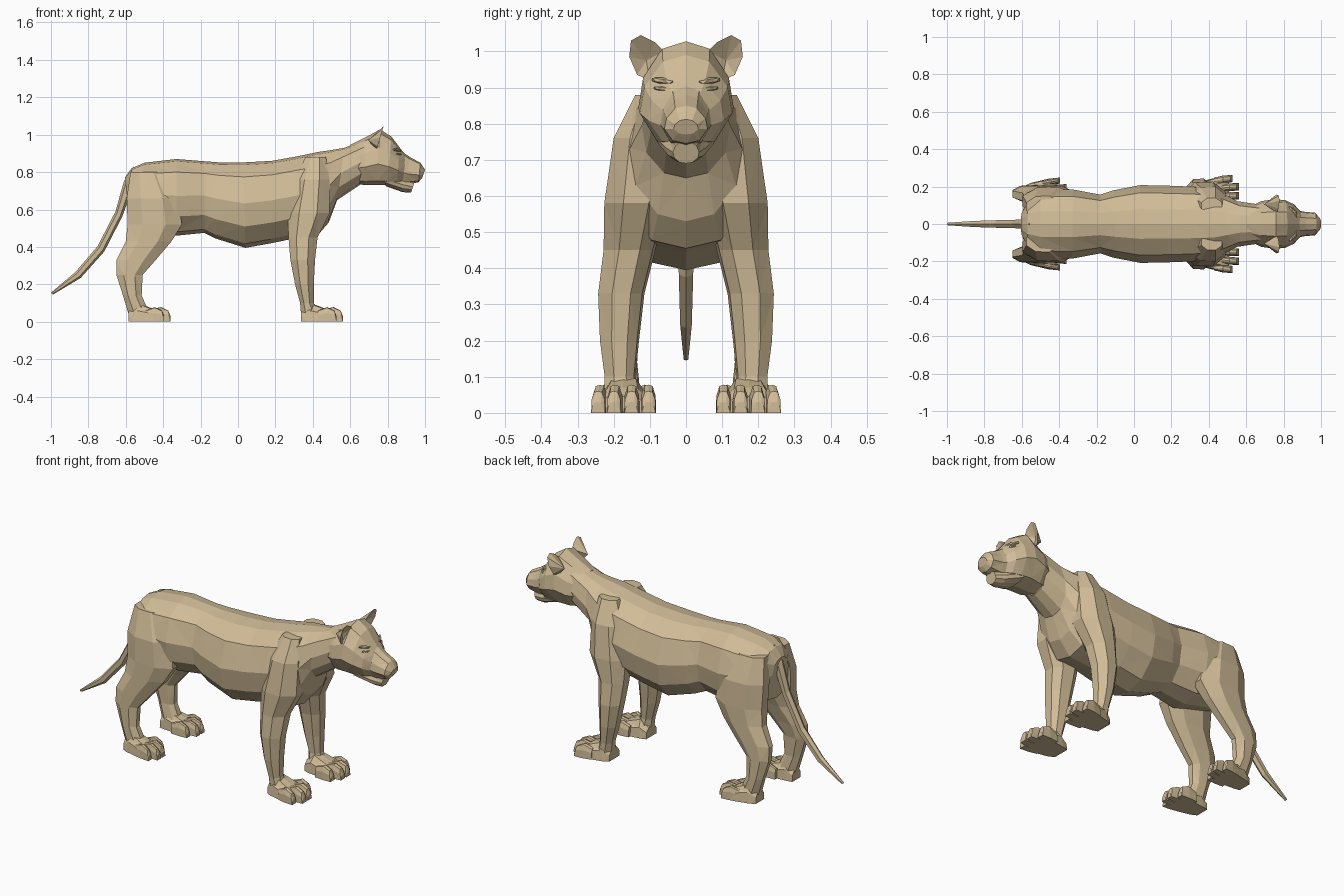
import bpy, bmesh
from mathutils import Vector
from mathutils.bvhtree import BVHTree

cube = bpy.data.objects.get("Cube")
if cube:
    bpy.data.objects.remove(cube, do_unlink=True)

# One tan coat colour
coat = bpy.data.materials.new("tan_coat")
coat.use_nodes = True
TAN = (0.63, 0.50, 0.31, 1.0)
coat.diffuse_color = TAN
shader = next(n for n in coat.node_tree.nodes if n.type == 'BSDF_PRINCIPLED')
shader.inputs["Base Color"].default_value = TAN
shader.inputs["Roughness"].default_value = 0.9

# Half cross-sections as (width factor, height factor), top to bottom
TORSO = [(0, 1), (.38, .97), (.8, .83), (1, .52), (.9, .25), (.5, .05), (0, 0)]
SKULL = [(0, 1), (.5, .93), (.9, .66), (1, .38), (.62, .08), (0, 0)]
PAD = [(0, 1), (.55, .95), (.95, .6), (1, 0), (0, 0)]
DIAMOND = [(0, 1), (.8, .75), (.8, .25), (0, 0)]


def finish(name, bm, mirrored=False):
    """Turn a bmesh into a faceted object, optionally mirrored left to right."""
    bmesh.ops.recalc_face_normals(bm, faces=bm.faces)
    bmesh.ops.triangulate(bm, faces=bm.faces)
    mesh = bpy.data.meshes.new(name)
    bm.to_mesh(mesh)
    bm.free()
    mesh.materials.append(coat)
    obj = bpy.data.objects.new(name, mesh)
    bpy.context.collection.objects.link(obj)
    if mirrored:
        mod = obj.modifiers.new("left_right", 'MIRROR')
        mod.use_axis = (False, True, False)
        mod.use_mirror_merge = False
    return obj


def skin(bm, rings):
    """Bridge equal rings of points and cap both ends."""
    loops = [[bm.verts.new(p) for p in ring] for ring in rings]
    for a, b in zip(loops, loops[1:]):
        for i in range(len(a)):
            j = (i + 1) % len(a)
            bm.faces.new((a[i], a[j], b[j], b[i]))
    bm.faces.new(loops[0])
    bm.faces.new(loops[-1])


def long_rings(stations, half, y=0.0, splay=0.0):
    """Rings along the body: top x, top z, bottom x, bottom z, half width."""
    full = half + [(-u, v) for u, v in half[-2:0:-1]]
    start = stations[0][0]
    return [[(xb + (xt - xb) * v, y + splay * (xt - start) + u * w, zb + (zt - zb) * v)
             for u, v in full] for xt, zt, xb, zb, w in stations]


def long_part(name, stations, half, **place):
    bm = bmesh.new()
    skin(bm, long_rings(stations, half, **place))
    return finish(name, bm)


def leg(name, stations):
    """Upright limb; each station is z, back x, front x, inner y, outer y."""
    shape = [(1, .4), (.4, 1), (-.45, .95), (-1, .35), (-1, -.4), (-.4, -1), (.5, -.9), (1, -.4)]
    bm = bmesh.new()
    skin(bm, [[((x0 + x1) / 2 + u * (x1 - x0) / 2, (y0 + y1) / 2 + v * (y1 - y0) / 2, z)
               for u, v in shape] for z, x0, x1, y0, y1 in stations])
    return finish(name, bm, True)


def paw(name, x, y, wide, splay):
    """Wedge-shaped foot with four blunt toes."""
    bm = bmesh.new()
    skin(bm, long_rings([(x, .06, x, 0, wide * .55), (x + .05, .1, x + .03, 0, wide * .7),
                         (x + .13, .07, x + .13, 0, wide * .92),
                         (x + .17, .045, x + .17, 0, wide * .85)], PAD, y, splay))
    for k in range(4):
        side = (k - 1.5) / 1.5
        reach = .225 - .035 * abs(side) ** 3
        w = wide * .25
        toe = [(x + .09, .06, x + .09, 0, w * .8), (x + reach - .05, .078, x + reach - .05, 0, w),
               (x + reach - .012, .06, x + reach, 0, w * .9), (x + reach, .03, x + reach, 0, w * .7)]
        skin(bm, long_rings(toe, PAD, y + side * wide * .74, splay + side * .08))
    return finish(name, bm, True)


# Torso, chest and neck
long_part("body", [
    (-.605, .77, -.585, .6, .07), (-.57, .82, -.575, .53, .14), (-.5, .85, -.5, .5, .18),
    (-.33, .87, -.33, .46, .185), (-.18, .858, -.18, .475, .157), (-.1, .852, -.12, .445, .18),
    (.03, .852, .04, .395, .208), (.18, .86, .18, .42, .205), (.32, .885, .3, .445, .2),
    (.43, .908, .42, .455, .19), (.5, .918, .485, .53, .155), (.57, .93, .53, .65, .122),
    (.68, .975, .65, .73, .105)], TORSO)

# Head, muzzle and jaw
head = long_part("head", [
    (.6, .945, .62, .74, .09), (.68, .985, .68, .73, .122), (.76, 1.028, .74, .73, .132),
    (.82, .99, .8, .73, .128), (.865, .93, .85, .735, .105), (.9, .885, .88, .74, .07)], SKULL)
long_part("muzzle", [
    (.82, .95, .82, .74, .085), (.92, .88, .9, .735, .066), (.975, .85, .965, .745, .06),
    (1, .812, .985, .77, .034)], SKULL)
long_part("jaw", [
    (.78, .8, .79, .725, .085), (.88, .77, .88, .693, .055), (.945, .75, .925, .69, .036)], TORSO)

# Tail
long_part("tail", [
    (-.56, .83, -.53, .74, .035), (-.61, .75, -.575, .68, .032), (-.655, .59, -.62, .56, .027),
    (-.75, .405, -.715, .375, .025), (-.87, .265, -.84, .235, .02),
    (-1, .155, -.99, .145, .008)], DIAMOND)

# Limbs
leg("front_legs", [
    (.88, .36, .47, .06, .14), (.76, .305, .49, .05, .2), (.58, .265, .49, .05, .226),
    (.45, .27, .425, .085, .228), (.33, .28, .412, .115, .243), (.2, .305, .405, .13, .238),
    (.1, .332, .405, .14, .225), (.04, .337, .43, .13, .225)])
leg("hind_legs", [
    (.8, -.575, -.4, .04, .15), (.66, -.595, -.32, .05, .198), (.52, -.59, -.3, .06, .205),
    (.43, -.6, -.355, .09, .205), (.33, -.65, -.44, .115, .205), (.25, -.65, -.51, .13, .205),
    (.14, -.615, -.515, .135, .208), (.04, -.585, -.47, .125, .21)])
paw("front_paws", .337, .168, .085, .06)
paw("hind_paws", -.585, .165, .07, .1)

# Cupped ears: a rim with a sunken front and a domed back
bm = bmesh.new()
outline = [(.06, 1.0), (.085, 1.025), (.125, 1.045), (.152, 1.03), (.157, .985), (.135, .935), (.1, .92)]
rim = [bm.verts.new((.765 + (z - 1) * .3, y, z)) for y, z in outline]
cup = bm.verts.new((.735, .11, .975))
back = bm.verts.new((.695, .105, .97))
for a, b in zip(rim, rim[1:] + rim[:1]):
    bm.faces.new((a, b, cup))
    bm.faces.new((b, a, back))
finish("ears", bm, True)

# Narrow eyes and heavy brows set onto the head surface
surface = BVHTree.FromPolygons([v.co for v in head.data.vertices],
                               [p.vertices[:] for p in head.data.polygons])


def face_lump(name, y, z, size, tilt):
    hit = surface.ray_cast(Vector((2, y, z)), Vector((-1, 0, 0)))[0]
    bm = bmesh.new()
    bmesh.ops.create_icosphere(bm, subdivisions=1, radius=1)
    for v in bm.verts:
        p = Vector(a * b for a, b in zip(v.co, size))
        v.co = hit + Vector((p.x - p.y * .6, p.y, p.z + p.y * tilt))
    finish(name, bm, True)


face_lump("eyes", .07, .897, (.008, .022, .007), .1)
face_lump("brows", .065, .918, (.014, .034, .01), .15)
